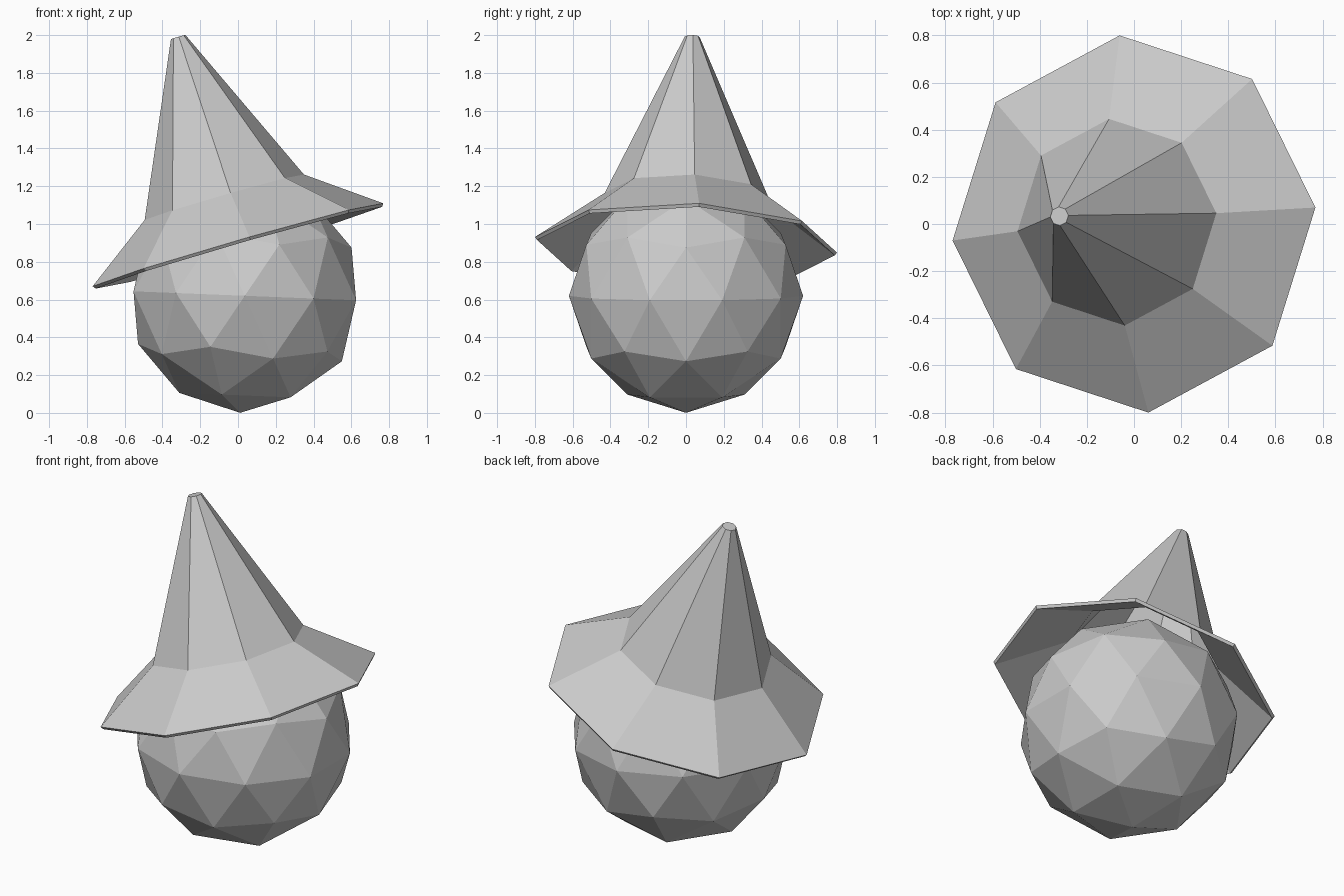
import bpy, bmesh, math
from mathutils import Matrix, Vector

if "Cube" in bpy.data.objects:
    bpy.data.objects.remove(bpy.data.objects["Cube"])

# Head: low-poly ball, tipped slightly
bpy.ops.mesh.primitive_ico_sphere_add(subdivisions=2, radius=0.62,
                                      location=(0.036, 0, 0.62),
                                      rotation=(0, 0.04, 0))
bpy.context.object.name = "head"

# Hat: eight-sided profile (radius, height along the hat axis)
SIDES = 8
profile = [(0.803, 0.0), (0.44, 0.262), (0.04, 1.145)]
bm = bmesh.new()
rings = []
for r, h in profile:
    rings.append([bm.verts.new((r * math.cos(2 * math.pi * i / SIDES),
                                r * math.sin(2 * math.pi * i / SIDES), h))
                  for i in range(SIDES)])
for low, high in zip(rings, rings[1:]):
    for i in range(SIDES):
        j = (i + 1) % SIDES
        bm.faces.new((low[i], low[j], high[j], high[i]))
bm.faces.new(rings[-1])
mesh = bpy.data.meshes.new("hat")
bm.to_mesh(mesh)
bm.free()
hat = bpy.data.objects.new("hat", mesh)
bpy.context.collection.objects.link(hat)

# Tilt the hat to one side
axis = Vector((-0.288, 0.03, 1)).normalized()
side = axis.cross(Vector((0.77, 0.07, 0.22))).normalized()
front = side.cross(axis)
tilt = Matrix((front, side, axis)).transposed().to_4x4()
hat.matrix_world = Matrix.Translation((0, 0, 0.89)) @ tilt

# Thin hollow shell
shell = hat.modifiers.new("shell", 'SOLIDIFY')
shell.thickness = 0.02
shell.offset = -1
